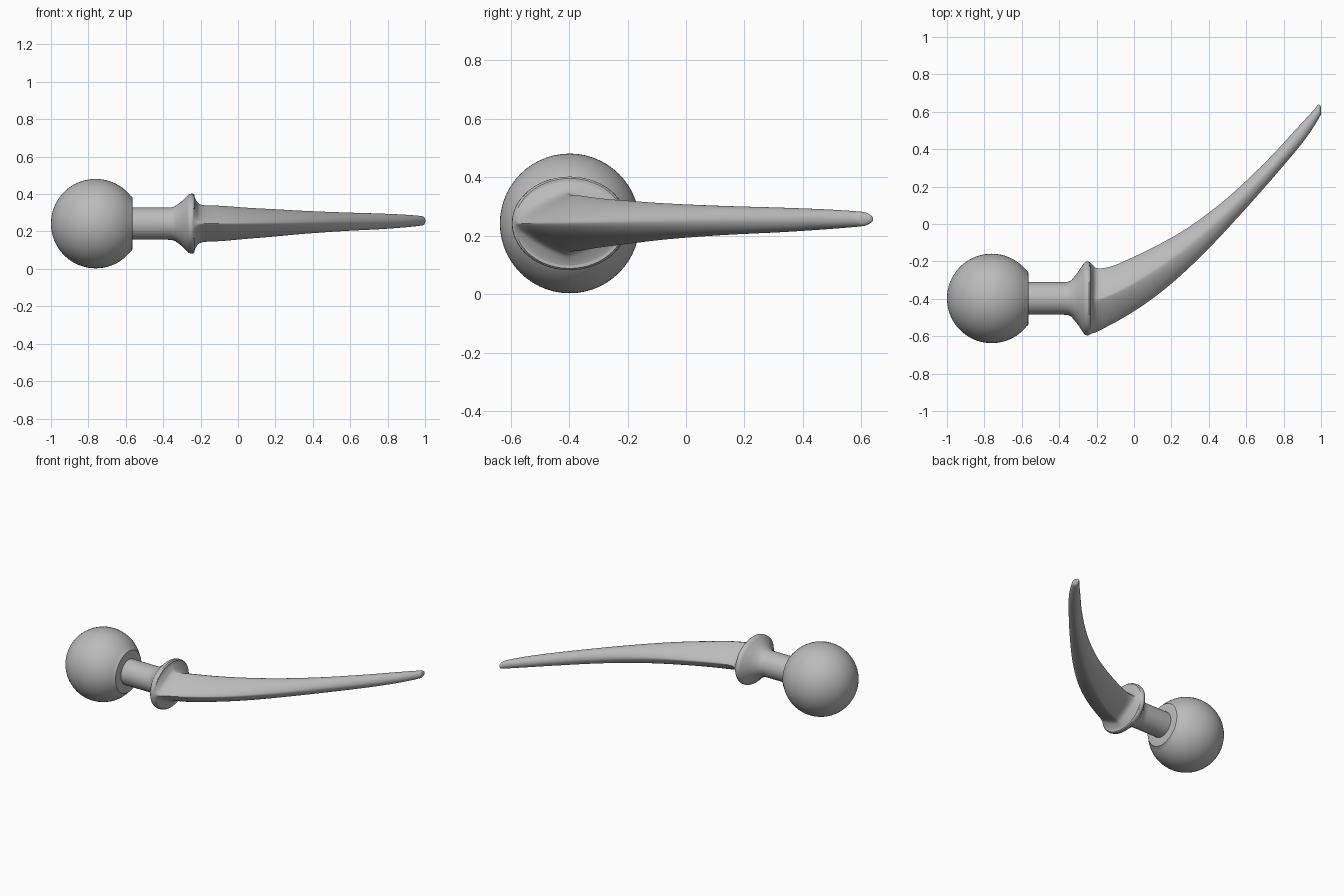
import bpy, bmesh, math
from mathutils import Vector

if "Cube" in bpy.data.objects:
    bpy.data.objects.remove(bpy.data.objects["Cube"])

CY, CZ = -0.398, 0.242   # axis of the ball and collar
SIDES = 56

grey = bpy.data.materials.new("plain grey")
grey.diffuse_color = (0.5, 0.5, 0.5, 1)
grey.use_nodes = True
grey.node_tree.nodes["Principled BSDF"].inputs["Base Color"].default_value = grey.diffuse_color


def ring(front, back, zc, h, n):
    """Superellipse standing on the line front-back; n=2 is round, n=1 a diamond."""
    mid, half = (front + back) / 2, (back - front) / 2
    pts = []
    for i in range(SIDES):
        a = 2 * math.pi * i / SIDES
        c, s = math.cos(a), math.sin(a)
        u = math.copysign(abs(c) ** (2 / n), c)
        v = math.copysign(abs(s) ** (2 / n), s)
        p = mid + half * u
        pts.append(Vector((p.x, p.y, zc + h * v)))
    return pts


def loft(name, rings, angle=35):
    """Skin a row of rings and close both ends."""
    bm = bmesh.new()
    loops = [[bm.verts.new(p) for p in r] for r in rings]
    for a, b in zip(loops, loops[1:]):
        for i in range(SIDES):
            j = (i + 1) % SIDES
            bm.faces.new((a[i], a[j], b[j], b[i]))
    bm.faces.new(loops[0])
    bm.faces.new(loops[-1])
    bmesh.ops.recalc_face_normals(bm, faces=bm.faces)
    me = bpy.data.meshes.new(name)
    bm.to_mesh(me)
    bm.free()
    ob = bpy.data.objects.new(name, me)
    bpy.context.collection.objects.link(ob)
    me.materials.append(grey)
    bpy.ops.object.select_all(action='DESELECT')
    ob.select_set(True)
    bpy.context.view_layer.objects.active = ob
    bpy.ops.object.shade_smooth_by_angle(angle=math.radians(angle))
    return ob


def axial(x, ry, rz):
    return ring(Vector((x, CY - ry)), Vector((x, CY + ry)), CZ, rz, 2)


def spline(rows, steps):
    """Catmull-Rom through rows of numbers."""
    out = []
    for k in range(len(rows) - 1):
        p = [rows[min(max(k + d, 0), len(rows) - 1)] for d in (-1, 0, 1, 2)]
        for s in range(steps):
            t = s / steps
            out.append([0.5 * (2 * b + (c - a) * t + (2 * a - 5 * b + 4 * c - d) * t * t
                               + (3 * b - a - 3 * c + d) * t ** 3)
                        for a, b, c, d in zip(*p)])
    return out + [rows[-1]]


# ball with a flat seat where the shaft enters
R, CX = 0.239, -0.761
stop = math.acos(0.188 / R)
angles = [math.pi - 0.004 - (math.pi - 0.004 - stop) * i / 30 for i in range(31)]
ball = [axial(CX + R * math.cos(a), R * math.sin(a), R * math.sin(a)) for a in angles]
ball += [axial(-0.566, 0.143, 0.143), axial(-0.564, 0.128, 0.128)]
loft("ball", ball)

# shaft flaring into an oval collar
collar = [(-0.60, 0.087, 0.086), (-0.38, 0.087, 0.086), (-0.355, 0.088, 0.087),
          (-0.335, 0.097, 0.094), (-0.30, 0.140, 0.120), (-0.272, 0.182, 0.148),
          (-0.262, 0.195, 0.157), (-0.250, 0.198, 0.160), (-0.240, 0.196, 0.160),
          (-0.233, 0.188, 0.154)]
loft("shaft_and_collar", [axial(*s) for s in collar], 40)

# curved blade: front x, y, back x, y, centre z, half height, roundness
blade = [
    (-0.237, -0.592, -0.237, -0.204, 0.242, 0.156, 2.0),
    (-0.222, -0.584, -0.225, -0.215, 0.242, 0.125, 1.6),
    (-0.190, -0.572, -0.195, -0.237, 0.242, 0.100, 1.25),
    (-0.050, -0.497, -0.120, -0.226, 0.243, 0.094, 1.3),
    (0.100, -0.398, 0.000, -0.175, 0.244, 0.083, 1.4),
    (0.250, -0.275, 0.140, -0.106, 0.246, 0.073, 1.5),
    (0.420, -0.110, 0.300, -0.012, 0.249, 0.061, 1.65),
    (0.620, 0.107, 0.500, 0.140, 0.252, 0.050, 1.8),
    (0.800, 0.313, 0.710, 0.338, 0.254, 0.042, 1.9),
    (0.920, 0.460, 0.860, 0.500, 0.256, 0.034, 2.0),
    (0.994, 0.575, 0.955, 0.603, 0.257, 0.026, 2.0),
    (1.000, 0.603, 0.977, 0.630, 0.257, 0.021, 2.0),
    (0.998, 0.632, 0.989, 0.640, 0.257, 0.009, 2.0),
]
loft("curved_blade", [ring(Vector((a, b)), Vector((c, d)), z, h, n)
                      for a, b, c, d, z, h, n in spline(blade, 4)], 50)
